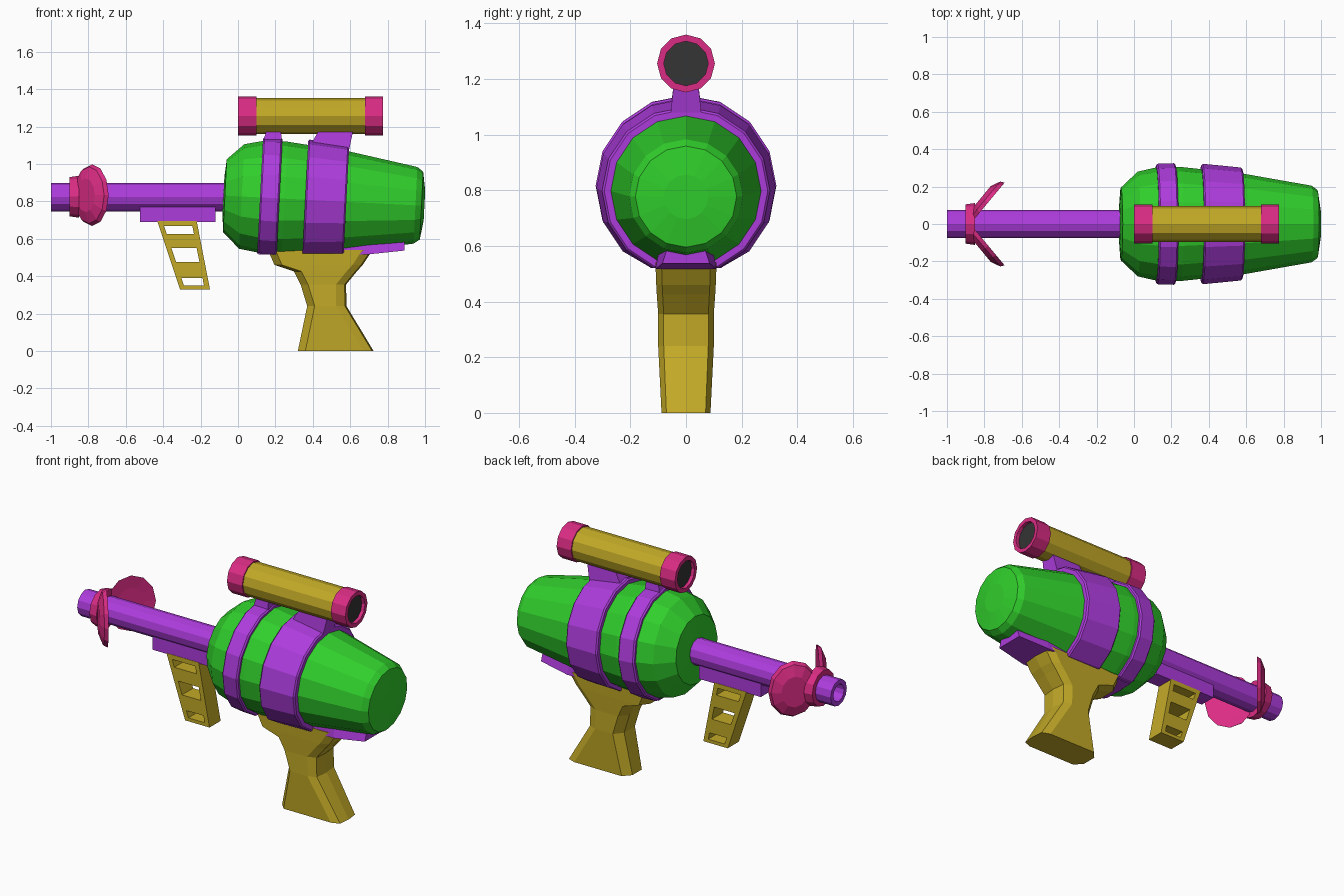
import bpy, bmesh
from math import sin, cos, pi, radians

if "Cube" in bpy.data.objects:
    bpy.data.objects.remove(bpy.data.objects["Cube"])

COLORS = {
    "green": (0.03, 0.62, 0.025, 1), "purple": (0.42, 0.045, 0.72, 1),
    "yellow": (0.54, 0.40, 0.02, 1), "pink": (0.70, 0.025, 0.23, 1),
    "dark": (0.035, 0.035, 0.035, 1)}
MATS = {}
for key, col in COLORS.items():
    MATS[key] = bpy.data.materials.new(key)
    MATS[key].diffuse_color = col


def loft(bm, sections, loop=False):
    """Skin matching closed sections; cap the ends unless they form a loop."""
    rings = [[bm.verts.new(p) for p in s] for s in sections]
    n = len(rings[0])
    for a, b in zip(rings, rings[1:] + ([rings[0]] if loop else [])):
        for i in range(n):
            j = (i + 1) % n
            bm.faces.new((a[i], a[j], b[j], b[i]))
    if not loop:
        bm.faces.new(rings[0])
        bm.faces.new(rings[-1])


def make(name, mat, parts, loop=False):
    bm = bmesh.new()
    for sections in parts:
        loft(bm, sections, loop)
    bmesh.ops.recalc_face_normals(bm, faces=bm.faces)
    me = bpy.data.meshes.new(name)
    bm.to_mesh(me)
    bm.free()
    me.materials.append(MATS[mat])
    ob = bpy.data.objects.new(name, me)
    bpy.context.collection.objects.link(ob)
    return ob


def lathe(profile, z, sides, tilt=0.0, floor=0.0):
    """Rings around the x axis from (x, radius) pairs, tilted nose-down."""
    c, s = cos(tilt), sin(tilt)
    out = []
    for x, r in profile:
        ring = []
        for i in range(sides):
            a = 2 * pi * i / sides
            h = r * cos(a)
            ring.append((x * c + h * s, r * sin(a), max(floor, z - x * s + h * c)))
        out.append(ring)
    return out


def slab(x0, x1, x2, x3, z0, z1, w0, w1):
    """Block with bottom x0..x1 at z0 and top x2..x3 at z1."""
    return [[(x0, -w0, z0), (x1, -w0, z0), (x1, w0, z0), (x0, w0, z0)],
            [(x2, -w1, z1), (x3, -w1, z1), (x3, w1, z1), (x2, w1, z1)]]


TILT = radians(2.9)

# Main body and its two bands
make("body", "green", [lathe(
    [(-0.078, 0.10), (-0.07, 0.195), (0.02, 0.28), (0.13, 0.305), (0.25, 0.305),
     (0.58, 0.27), (0.95, 0.205), (0.982, 0.182), (0.998, 0.08)],
    0.827, 16, TILT, 0.525)])
for name, x0, x1, r0, r1 in (("rear_band", 0.118, 0.222, 0.322, 0.325),
                             ("main_band", 0.36, 0.58, 0.322, 0.302)):
    make(name, "purple", [lathe(
        [(x0, 0.25), (x0, r0 - 0.008), (x0 + 0.008, r0), (x1 - 0.008, r1),
         (x1, r1 - 0.008), (x1, 0.25)],
        0.827, 16, TILT, 0.52)], loop=True)

# Keel under the body
make("keel", "purple", [[
    [(x, -w, zb), (x, w, zb), (x, t, zt), (x, -t, zt)]
    for x, w, zb, t, zt in ((0.11, 0.10, 0.517, 0.10, 0.60),
                            (0.70, 0.11, 0.517, 0.09, 0.62),
                            (0.89, 0.085, 0.537, 0.065, 0.60))]])

# Barrel with hollow muzzle, and rail beneath it
make("barrel", "purple", [lathe(
    [(-0.8, 0.05), (-1.0, 0.05), (-1.0, 0.076), (0.0, 0.076)], 0.823, 12)])
make("barrel_rail", "purple", [slab(-0.525, -0.12, -0.525, -0.12, 0.69, 0.78, 0.05, 0.05)])

# Muzzle collar and swept fins
make("muzzle_collar", "pink", [lathe(
    [(-0.9, 0.07), (-0.9, 0.105), (-0.85, 0.112), (-0.85, 0.07)], 0.825, 12)], loop=True)
for side, name in ((1, "back_fin"), (-1, "front_fin")):
    rings = []
    for scale, off in ((0.55, 0.045), (0.92, 0.022), (1.0, 0.0), (0.55, 0.005)):
        ring = []
        for i in range(12):
            a = 2 * pi * i / 12
            u = 0.138 * scale * cos(a)
            ring.append((-0.78 + 0.64 * u - 0.77 * off,
                         side * (0.115 + 0.77 * u + 0.64 * off),
                         0.833 + 0.165 * scale * sin(a)))
        rings.append(ring)
    make(name, "pink", [rings])

# Scope tube, end rings, lenses and mounts
make("scope_tube", "yellow", [lathe([(0.05, 0.097), (0.73, 0.097)], 1.256, 12)])
for name, x0, x1 in (("scope_rear_ring", 0.0, 0.1), ("scope_front_ring", 0.68, 0.775)):
    make(name, "pink", [lathe(
        [(x0, 0.08), (x0, 0.104), (x1, 0.104), (x1, 0.08)], 1.256, 12)], loop=True)
make("scope_lenses", "dark", [lathe([(0.02, 0.083), (0.755, 0.083)], 1.256, 12)])
make("scope_mounts", "purple", [
    slab(0.13, 0.235, 0.15, 0.23, 1.10, 1.175, 0.055, 0.045),
    slab(0.375, 0.595, 0.43, 0.615, 1.08, 1.175, 0.055, 0.045)])

# Pistol grip: chamfered sections from top to bottom
levels = [(0.16, 0.72, 0.54, 0.11), (0.195, 0.667, 0.46, 0.107), (0.30, 0.635, 0.425, 0.105),
          (0.335, 0.578, 0.355, 0.10), (0.37, 0.58, 0.24, 0.10), (0.32, 0.725, 0.0, 0.088)]
grip = []
for x0, x1, z, w in levels:
    half = [(x0 + 0.04, w), (x1 - 0.055, w), (x1 - 0.008, 0.8 * w)]
    grip.append([(x0, 0.5 * w, z)] + [(x, y, z) for x, y in half] + [(x1, 0, z)]
                + [(x, -y, z) for x, y in reversed(half)] + [(x0, -0.5 * w, z)])
make("grip", "yellow", [grip])


# Slanted ladder foregrip: two uprights and four rungs
def left(z):
    return -0.43 + 0.12 * (0.69 - z) / 0.36


def right(z):
    return -0.22 + 0.07 * (0.69 - z) / 0.36


T, W, LO, HI = 0.028, 0.052, 0.33, 0.695
parts = [slab(left(LO), left(LO) + T, left(HI), left(HI) + T, LO, HI, W, W),
         slab(right(LO) - T, right(LO), right(HI) - T, right(HI), LO, HI, W, W)]
for z0, z1 in ((0.33, 0.35), (0.39, 0.475), (0.55, 0.625), (0.668, 0.695)):
    parts.append(slab(left(z0) + T, right(z0) - T, left(z1) + T, right(z1) - T, z0, z1, W, W))
make("foregrip", "yellow", parts)

for m in bpy.data.materials:
    if m.users and not m.is_grease_pencil:
        m.use_nodes = True
        m.node_tree.nodes["Principled BSDF"].inputs["Base Color"].default_value = m.diffuse_color
